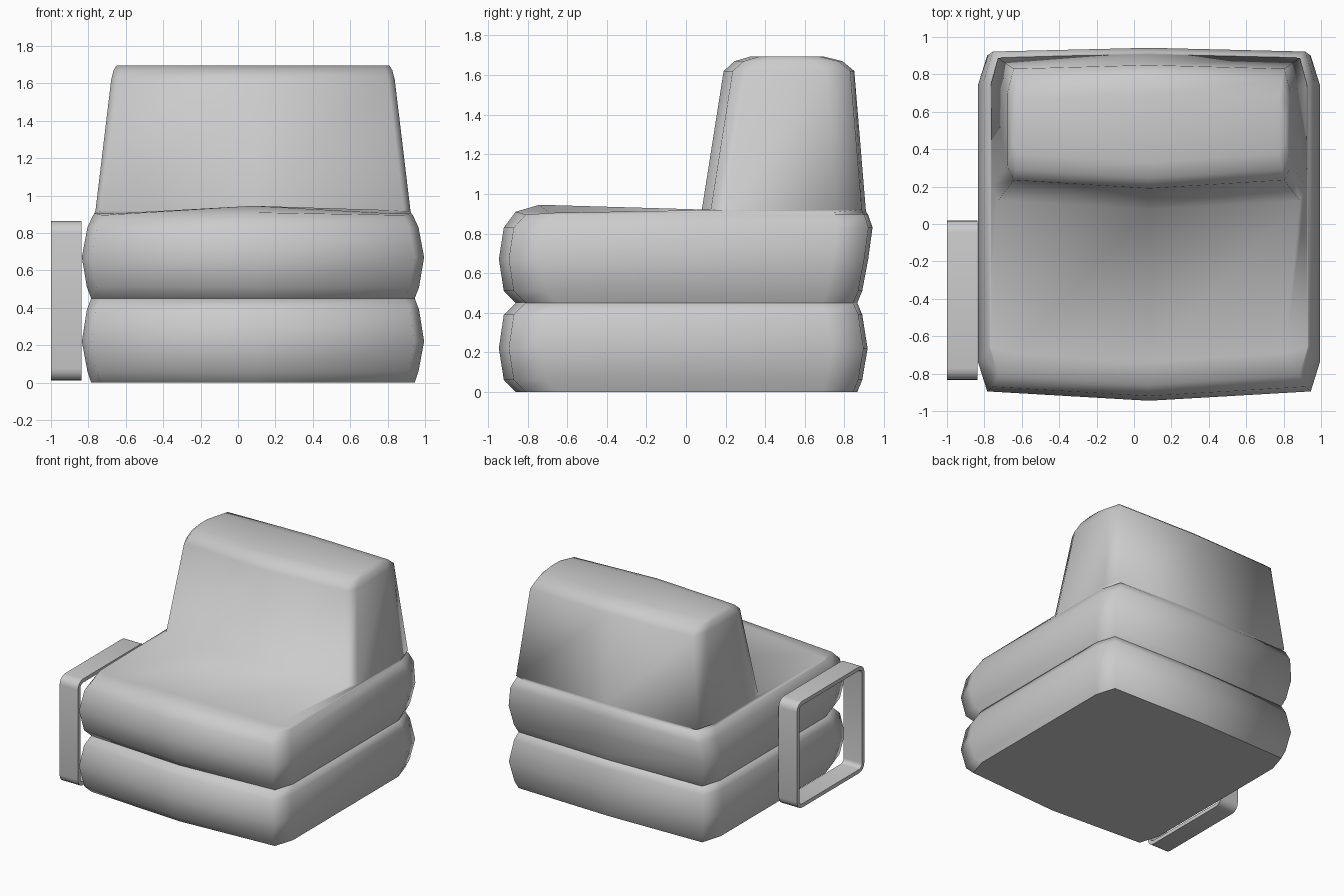
import bpy
import bmesh
import math

cube = bpy.data.objects.get("Cube")
if cube:
    bpy.data.objects.remove(cube, do_unlink=True)

CENTRE = 0.08  # middle of the chair body, offset by the arm frame

grey = bpy.data.materials.new("soft grey")
grey.use_nodes = True
grey.diffuse_color = (0.6, 0.6, 0.6, 1)
grey.node_tree.nodes["Principled BSDF"].inputs["Base Color"].default_value = (0.6, 0.6, 0.6, 1)


def finish(bm, name):
    bmesh.ops.recalc_face_normals(bm, faces=bm.faces)
    mesh = bpy.data.meshes.new(name)
    bm.to_mesh(mesh)
    bm.free()
    mesh.materials.append(grey)
    obj = bpy.data.objects.new(name, mesh)
    bpy.context.collection.objects.link(obj)
    return obj


def ring(hw, front, back, z, inset=0.05, front_bow=0.05, front_run=0.21,
         back_run=0.18, crown=0):
    """Ten-point outline with cut corners and a bowed front."""
    half = [(hw - inset, front + front_bow, z), (hw, front + front_run, z),
            (hw, back - back_run, z), (hw - inset, back - 0.02, z)]
    right = [(CENTRE + x, y, h) for x, y, h in half]
    left = [(CENTRE - x, y, h) for x, y, h in reversed(half)]
    return [(CENTRE, front, z + crown)] + right + [(CENTRE, back, z)] + left


def loft(name, rings):
    bm = bmesh.new()
    loops = [[bm.verts.new(p) for p in r] for r in rings]
    for low, high in zip(loops, loops[1:]):
        for i in range(len(low)):
            j = (i + 1) % len(low)
            bm.faces.new((low[i], low[j], high[j], high[i]))
    # Close both ends with quads and keep the underside crisp
    for loop in (loops[0], loops[-1]):
        for ids in ((0, 1, 4, 5), (1, 2, 3, 4), (0, 5, 6, 9), (9, 6, 7, 8)):
            bm.faces.new([loop[i] for i in ids])
    for face in bm.faces:
        face.smooth = True
    for a, b in zip(loops[0], loops[0][1:] + loops[0][:1]):
        bm.edges.get((a, b)).smooth = False
    return finish(bm, name)


# Lower cushion
loft("base_cushion", [
    ring(0.865, -0.86, 0.865, 0),
    ring(0.885, -0.92, 0.89, 0.06),
    ring(0.915, -0.945, 0.917, 0.22),
    ring(0.888, -0.92, 0.89, 0.39),
    ring(0.865, -0.86, 0.865, 0.45),
])

# Seat cushion flowing into the backrest
rest = dict(inset=0.035, front_bow=0.045, front_run=0.12, back_run=0.15)
loft("seat_and_backrest", [
    ring(0.865, -0.86, 0.865, 0.45),
    ring(0.888, -0.92, 0.89, 0.51),
    ring(0.915, -0.945, 0.92, 0.67),
    ring(0.885, -0.92, 0.942, 0.83),
    ring(0.855, -0.86, 0.92, 0.895, crown=0.015),
    ring(0.847, -0.74, 0.912, 0.905, inset=0.12, front_run=0.08, crown=0.04),
    ring(0.842, 0.08, 0.908, 0.92, **rest),
    ring(0.758, 0.19, 0.85, 1.62, **rest),
    ring(0.745, 0.245, 0.79, 1.67, **rest),
    ring(0.73, 0.33, 0.69, 1.695, **rest),
])


# Arm frame: a flat band bent into a rounded rectangle
def rounded_rect(y0, y1, z0, z1, radius, steps=4):
    corners = ((y1 - radius, z1 - radius), (y0 + radius, z1 - radius),
               (y0 + radius, z0 + radius), (y1 - radius, z0 + radius))
    points = []
    for quarter, (cy, cz) in enumerate(corners):
        for k in range(steps + 1):
            a = math.pi / 2 * (quarter + k / steps)
            points.append((cy + radius * math.cos(a), cz + radius * math.sin(a)))
    return points


def band(name, x0, x1, y0, y1, z0, z1, radius, thick):
    bm = bmesh.new()
    outer = rounded_rect(y0, y1, z0, z1, radius)
    inner = rounded_rect(y0 + thick, y1 - thick, z0 + thick, z1 - thick, radius - thick)
    loops = [[bm.verts.new((x, y, z)) for y, z in pts]
             for x, pts in ((x0, outer), (x1, outer), (x1, inner), (x0, inner))]
    count = len(outer)
    for a, b in zip(loops, loops[1:] + loops[:1]):
        for i in range(count):
            j = (i + 1) % count
            bm.faces.new((a[i], a[j], b[j], b[i]))
    return finish(bm, name)


frame = band("arm_frame", -1.0, -0.837, -0.835, 0.02, 0.01, 0.863, 0.065, 0.03)
bpy.ops.object.select_all(action="DESELECT")
frame.select_set(True)
bpy.context.view_layer.objects.active = frame
bpy.ops.object.shade_smooth_by_angle(angle=math.radians(35))
